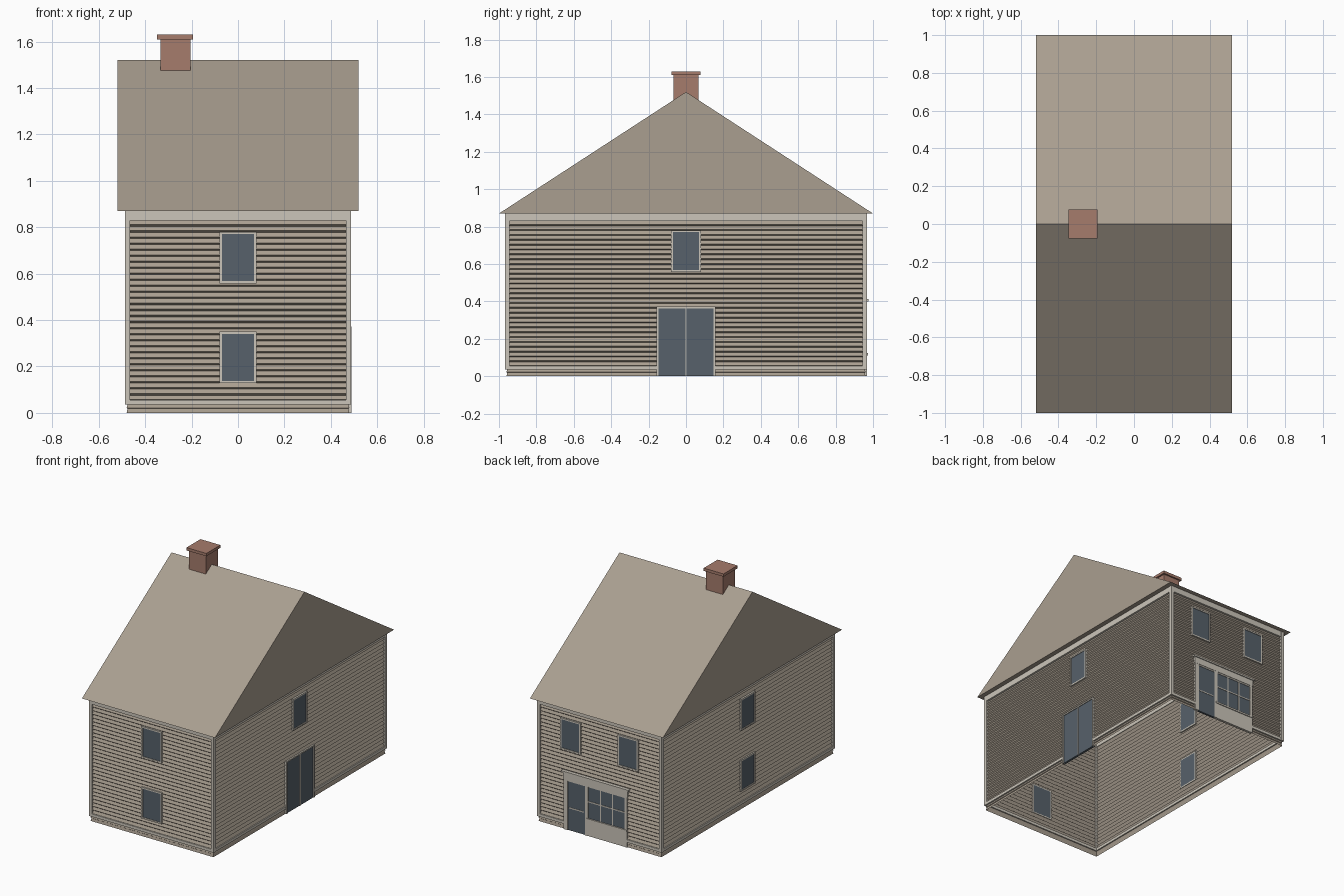
import bpy, bmesh

cube = bpy.data.objects.get("Cube")
if cube:
    bpy.data.objects.remove(cube, do_unlink=True)

HX, HY = 0.48, 0.96      # half sizes of the wall planes
EAVE, RIDGE = 0.87, 1.52


def material(name, rgb):
    m = bpy.data.materials.new(name)
    m.use_nodes = True
    m.diffuse_color = (*rgb, 1)
    bsdf = m.node_tree.nodes["Principled BSDF"]
    bsdf.inputs["Base Color"].default_value = (*rgb, 1)
    bsdf.inputs["Roughness"].default_value = 0.9
    return m


TAN = material("tan", (0.40, 0.345, 0.28))
TRIM = material("pale trim", (0.60, 0.56, 0.49))
GLASS = material("slate glass", (0.095, 0.12, 0.145))
BRICK = material("brick", (0.38, 0.20, 0.15))


def finish(name, bm, mat):
    mesh = bpy.data.meshes.new(name)
    bm.to_mesh(mesh)
    bm.free()
    mesh.materials.append(mat)
    obj = bpy.data.objects.new(name, mesh)
    bpy.context.collection.objects.link(obj)
    return obj


def boxes(name, mat, items):
    """One object made of boxes given as (x0, x1, y0, y1, z0, z1)."""
    bm = bmesh.new()
    for x0, x1, y0, y1, z0, z1 in items:
        for v in bmesh.ops.create_cube(bm, size=1)["verts"]:
            v.co = (x1 if v.co.x > 0 else x0,
                    y1 if v.co.y > 0 else y0,
                    z1 if v.co.z > 0 else z0)
    return finish(name, bm, mat)


def board(side, u0, u1, z0, z1, out, back=-0.012):
    """Box lying on a wall: u runs along it, out is how far it stands proud."""
    if side in ("right", "left"):
        s = 1 if side == "right" else -1
        a, b = sorted((s * (HX + back), s * (HX + out)))
        return (a, b, u0, u1, z0, z1)
    s = 1 if side == "back" else -1
    a, b = sorted((s * (HY + back), s * (HY + out)))
    return (u0, u1, a, b, z0, z1)


def frame(side, u0, u1, z0, z1, w, out, sill=True):
    parts = [board(side, u0, u0 + w, z0, z1, out),
             board(side, u1 - w, u1, z0, z1, out),
             board(side, u0 + w, u1 - w, z1 - w, z1, out)]
    if sill:
        parts.append(board(side, u0 + w, u1 - w, z0, z0 + w, out))
    return parts


# Clapboard walls: an open shell of stacked rings with a sawtooth profile
COURSES = 30
LOW, HIGH = 0.05, 0.83
pitch = (HIGH - LOW) / COURSES
profile = [(0.0, 0.0), (0.019, -0.004), (0.022, 0.0), (LOW, -0.008)]
for i in range(COURSES):
    z = LOW + i * pitch
    profile += [(z + 0.007, 0.001), (z + pitch, -0.008)]
profile.append((EAVE, -0.008))
bm = bmesh.new()
previous = None
for z, d in profile:
    ring = [bm.verts.new((sx * (HX + d), sy * (HY + d), z))
            for sx, sy in ((-1, -1), (1, -1), (1, 1), (-1, 1))]
    if previous:
        for k in range(4):
            n = (k + 1) % 4
            bm.faces.new((previous[k], previous[n], ring[n], ring[k]))
    previous = ring
finish("clapboard_walls", bm, TAN)

# Gabled roof prism
bm = bmesh.new()
ends = [[bm.verts.new((x, y, z)) for y, z in ((-1, EAVE), (1, EAVE), (0, RIDGE))]
        for x in (-0.52, 0.52)]
bm.faces.new(ends[0])
bm.faces.new(ends[1])
for k in range(3):
    n = (k + 1) % 3
    bm.faces.new((ends[0][k], ends[0][n], ends[1][n], ends[1][k]))
bmesh.ops.recalc_face_normals(bm, faces=bm.faces)
finish("roof", bm, TAN)

# Chimney
boxes("chimney", BRICK, [(-0.335, -0.205, -0.067, 0.067, 1.40, 1.61),
                         (-0.348, -0.193, -0.078, 0.078, 1.61, 1.63)])

# Corner boards
corners = []
for sx in (-1, 1):
    for sy in (-1, 1):
        xs = sorted((sx * (HX - 0.015), sx * (HX + 0.008)))
        ys = sorted((sy * (HY - 0.015), sy * (HY + 0.008)))
        corners.append((*xs, *ys, 0.036, EAVE))
boxes("corner_boards", TRIM, corners)

# Frieze under the eaves, and water table broken by the doors
frieze, table = [], []
gaps = {"right": (-0.15, 0.15), "back": (-0.21, 0.28)}
for side in ("front", "back", "left", "right"):
    h = HX if side in ("front", "back") else HY
    frieze.append(board(side, -h, h, HIGH, EAVE, 0.007))
    g = gaps.get(side)
    for u0, u1 in ([(-h, g[0]), (g[1], h)] if g else [(-h, h)]):
        table.append(board(side, u0, u1, 0.036, 0.056, 0.007))
boxes("frieze", TRIM, frieze)
boxes("water_table", TRIM, table)

# Windows
UPPER, LOWER = (0.558, 0.78), (0.128, 0.35)
windows = [("front", 0, UPPER), ("front", 0, LOWER),
           ("left", 0, UPPER), ("left", 0, LOWER), ("right", 0, UPPER),
           ("back", 0.228, UPPER), ("back", -0.222, UPPER)]
for i, (side, u, (z0, z1)) in enumerate(windows):
    label = f"{side}_window_{i + 1}"
    boxes(label + "_frame", TRIM, frame(side, u - 0.08, u + 0.08, z0, z1, 0.01, 0.007))
    boxes(label + "_glass", GLASS, [board(side, u - 0.072, u + 0.072, z0 + 0.008, z1 - 0.008, 0.003)])

# Double door
boxes("double_door_frame", TRIM, frame("right", -0.158, 0.158, 0, 0.372, 0.01, 0.01, False)
      + [board("right", -0.004, 0.004, 0, 0.362, 0.008)])
boxes("double_door_glass", GLASS, [board("right", -0.15, 0.15, 0, 0.364, 0.004)])

# Shopfront: surround, cornice, glazed door and divided display window
boxes("shopfront_surround", TRIM, [
    board("back", 0.25, 0.28, 0, 0.36, 0.008),
    board("back", 0.088, 0.112, 0, 0.36, 0.008),
    board("back", -0.215, -0.195, 0, 0.36, 0.008),
    board("back", 0.112, 0.25, 0.345, 0.36, 0.006),
    board("back", -0.195, 0.088, 0.345, 0.36, 0.006)])
boxes("shopfront_cornice", TRIM, [board("back", -0.22, 0.285, 0.355, 0.40, 0.009),
                                  board("back", -0.23, 0.295, 0.40, 0.412, 0.016)])
boxes("shopfront_bulkhead", TRIM, [board("back", -0.2, 0.092, 0, 0.112, 0.006),
                                   board("back", -0.215, 0.1, 0.112, 0.124, 0.012)])
boxes("shop_door_glass", GLASS, [board("back", 0.11, 0.252, 0, 0.35, 0.003)])
boxes("shop_door_rail", TRIM, [board("back", 0.122, 0.24, 0.155, 0.163, 0.005)])
boxes("display_glass", GLASS, [board("back", -0.2, 0.092, 0.115, 0.35, 0.003)])
bars = [board("back", u - 0.004, u + 0.004, 0.12, 0.35, 0.006) for u in (-0.1, -0.006)]
bars.append(board("back", -0.2, 0.092, 0.238, 0.246, 0.006))
boxes("display_bars", TRIM, bars)
